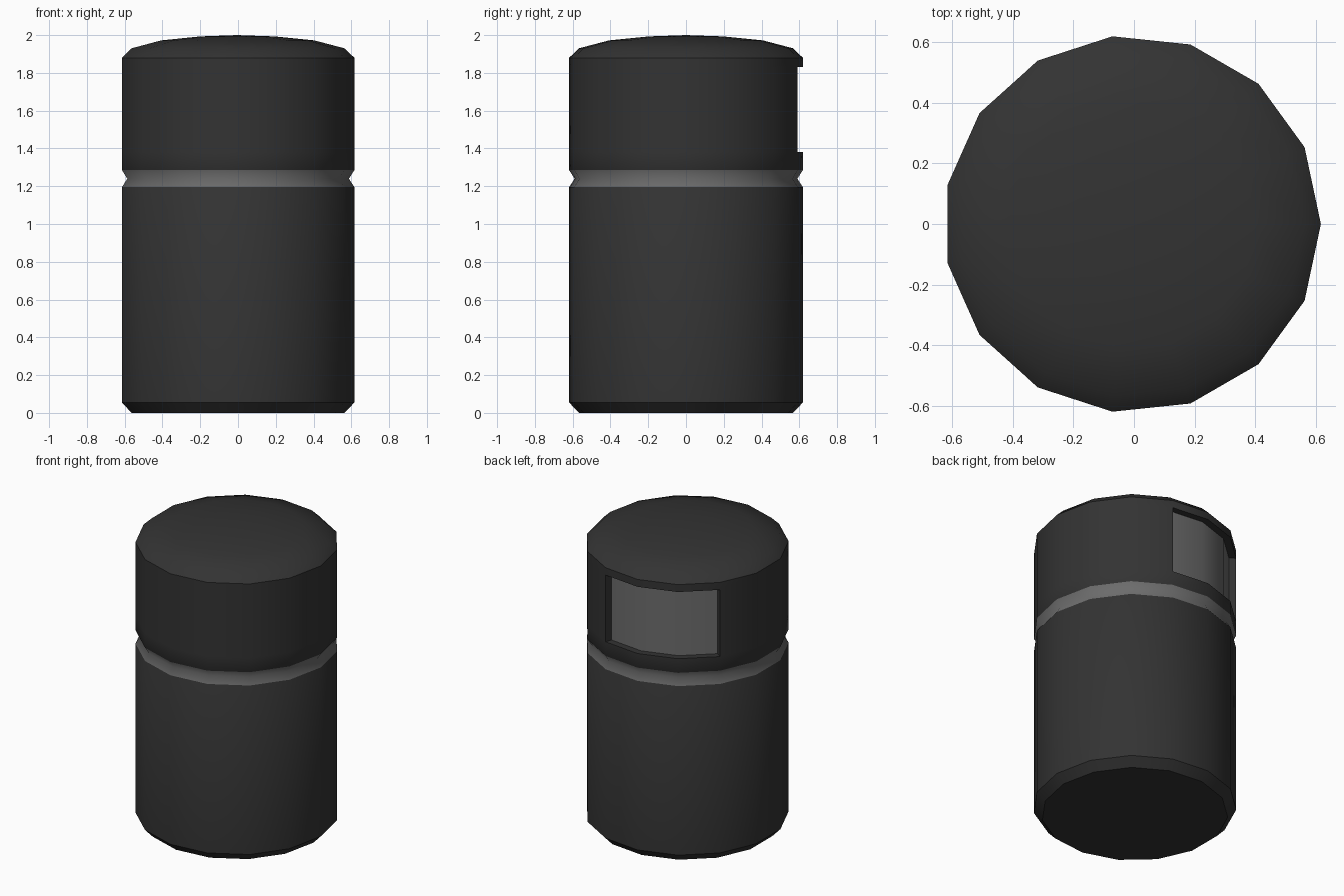
import bpy, bmesh, math
from math import cos, sin, radians

if "Cube" in bpy.data.objects:
    bpy.data.objects.remove(bpy.data.objects["Cube"])

SIDES, R, CX = 15, 0.622, -0.006
DEPTH = 0.045                      # recess depth
WINDOW = (3, 4, 5)                 # faces between 72 and 144 degrees

def material(name, v):
    m = bpy.data.materials.new(name)
    m.diffuse_color = (v, v, v, 1)
    m.use_nodes = True
    m.node_tree.nodes["Principled BSDF"].inputs["Base Color"].default_value = m.diffuse_color
    return m

dark = material("dark_grey", 0.033)
light = material("mid_grey", 0.15)

# Lathe profile: radius, height
profile = [(0.57, 0), (R, 0.055), (R, 1.195), (0.593, 1.24), (R, 1.285),
           (R, 1.38), (R, 1.83), (R, 1.88), (0.57, 1.93), (0.41, 1.972),
           (0.2, 1.993)]
GROOVE, PANEL = (2, 3), 5          # profile spans with special treatment

bm = bmesh.new()

def point(r, z, i):
    a = radians(360 / SIDES * i)
    return bm.verts.new((CX + r * cos(a), r * sin(a), z))

rings = [[point(r, z, i) for i in range(SIDES)] for r, z in profile]

# Bottom cap and domed top
bm.faces.new(rings[0][::-1])
tip = bm.verts.new((CX, 0, 2))
for i in range(SIDES):
    bm.faces.new((rings[-1][i], rings[-1][(i + 1) % SIDES], tip))

# Walls, with groove colour
window = []
for k in range(len(rings) - 1):
    for i in range(SIDES):
        j = (i + 1) % SIDES
        f = bm.faces.new((rings[k][i], rings[k][j], rings[k + 1][j], rings[k + 1][i]))
        if k in GROOVE:
            f.material_index = 1
        if k == PANEL and i in WINDOW:
            window.append(f)

# Recessed panel pushed in towards the axis
ext = bmesh.ops.extrude_face_region(bm, geom=window)["geom"]
for v in (g for g in ext if isinstance(g, bmesh.types.BMVert)):
    s = (R - DEPTH) / R
    v.co.x, v.co.y = CX + (v.co.x - CX) * s, v.co.y * s
for f in (g for g in ext if isinstance(g, bmesh.types.BMFace)):
    f.material_index = 1
bmesh.ops.delete(bm, geom=[f for f in window if f.is_valid], context='FACES_ONLY')
bmesh.ops.recalc_face_normals(bm, faces=bm.faces[:])

mesh = bpy.data.meshes.new("canister")
bm.to_mesh(mesh)
bm.free()
body = bpy.data.objects.new("canister", mesh)
mesh.materials.append(dark)
mesh.materials.append(light)
bpy.context.collection.objects.link(body)
bpy.context.view_layer.objects.active = body
body.select_set(True)
bpy.ops.object.shade_smooth_by_angle(angle=radians(36))

# Keep the groove softly rounded
for e in mesh.edges:
    if all(abs(mesh.vertices[v].co.z - 1.24) < 0.001 for v in e.vertices):
        e.use_edge_sharp = False
